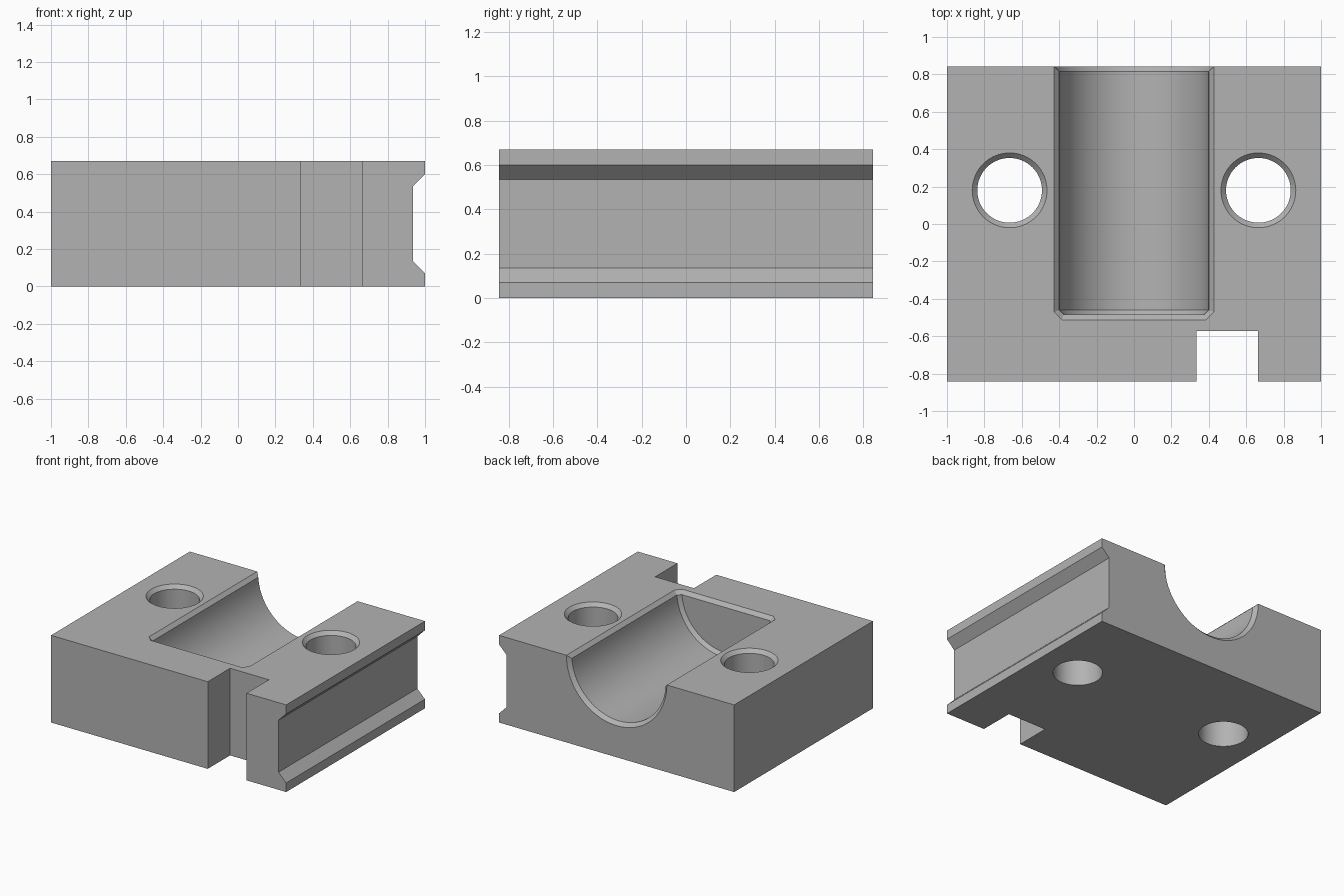
import bpy, bmesh, math

if "Cube" in bpy.data.objects:
    bpy.data.objects.remove(bpy.data.objects["Cube"], do_unlink=True)

TOP = 0.67       # block height
DEPTH = 0.843    # half depth
C = 0.027        # chamfer size

grey = bpy.data.materials.new("machined grey")
grey.use_nodes = True
colour = (0.45, 0.45, 0.45, 1)
grey.diffuse_color = colour
grey.node_tree.nodes["Principled BSDF"].inputs["Base Color"].default_value = colour


def loft(name, rings):
    """Closed solid through matching rings of points."""
    bm = bmesh.new()
    loops = [[bm.verts.new(p) for p in ring] for ring in rings]
    n = len(loops[0])
    for a, b in zip(loops, loops[1:]):
        for i in range(n):
            j = (i + 1) % n
            bm.faces.new((a[i], a[j], b[j], b[i]))
    bm.faces.new(loops[0])
    bm.faces.new(loops[-1])
    bmesh.ops.recalc_face_normals(bm, faces=bm.faces)
    mesh = bpy.data.meshes.new(name)
    bm.to_mesh(mesh)
    bm.free()
    mesh.materials.append(grey)
    obj = bpy.data.objects.new(name, mesh)
    bpy.context.collection.objects.link(obj)
    return obj


def circle(r, place, n):
    return [place(r * math.cos(2 * math.pi * i / n),
                  r * math.sin(2 * math.pi * i / n)) for i in range(n)]


# Block with a bevelled side groove, extruded front to back
section = [(-1, 0), (1, 0), (1, 0.07), (0.935, 0.135),
           (0.935, 0.535), (1, 0.6), (1, TOP), (-1, TOP)]
block = loft("clamp_block", [[(x, y, z) for x, z in section]
                             for y in (-DEPTH, DEPTH)])

# Half-round trough, chamfered at its closed end and at the back mouth
trough = [(-0.485, 0.375), (-0.46, 0.4), (DEPTH - C, 0.4), (DEPTH + C, 0.4 + 2 * C)]
cutters = [loft("trough_cutter",
                [circle(r, lambda u, v, y=y: (u, y, TOP + v), 128) for y, r in trough])]


# Chamfer around the trough's upper rim
def rim(grow, z):
    side, end = 0.4 + grow, -0.485 - grow
    half = [(side, 1), (side, -0.46 - grow * 0.4), (0.375 + grow * 0.4, end)]
    pts = half + [(-x, y) for x, y in reversed(half)]
    return [(x, y, z) for x, y in pts]


cutters.append(loft("rim_cutter", [rim(0, TOP - C), rim(2 * C, TOP + C)]))

# Bolt holes with chamfered tops
hole = [(-0.1, 0.173), (TOP - C, 0.173), (TOP + C, 0.173 + 2 * C)]
for side, sx in (("left", 1), ("right", -1)):
    cutters.append(loft(side + "_hole_cutter", [
        circle(r, lambda u, v, z=z: (sx * 0.665 + u, 0.18 + v, z), 64) for z, r in hole]))

# Rectangular notch in the front
notch = [(0.333, -1), (0.663, -1), (0.663, -0.572), (0.333, -0.572)]
cutters.append(loft("notch_cutter", [[(x, y, z) for x, y in notch] for z in (-0.1, 1)]))

# Cut everything out of the block
bpy.context.view_layer.objects.active = block
block.select_set(True)
for cutter in cutters:
    cutter.hide_render = True
    cut = block.modifiers.new(cutter.name, "BOOLEAN")
    cut.operation = "DIFFERENCE"
    cut.solver = "EXACT"
    cut.object = cutter
    bpy.ops.object.modifier_apply(modifier=cut.name)
for cutter in cutters:
    bpy.data.objects.remove(cutter, do_unlink=True)

bpy.ops.object.shade_smooth_by_angle(angle=math.radians(20))
